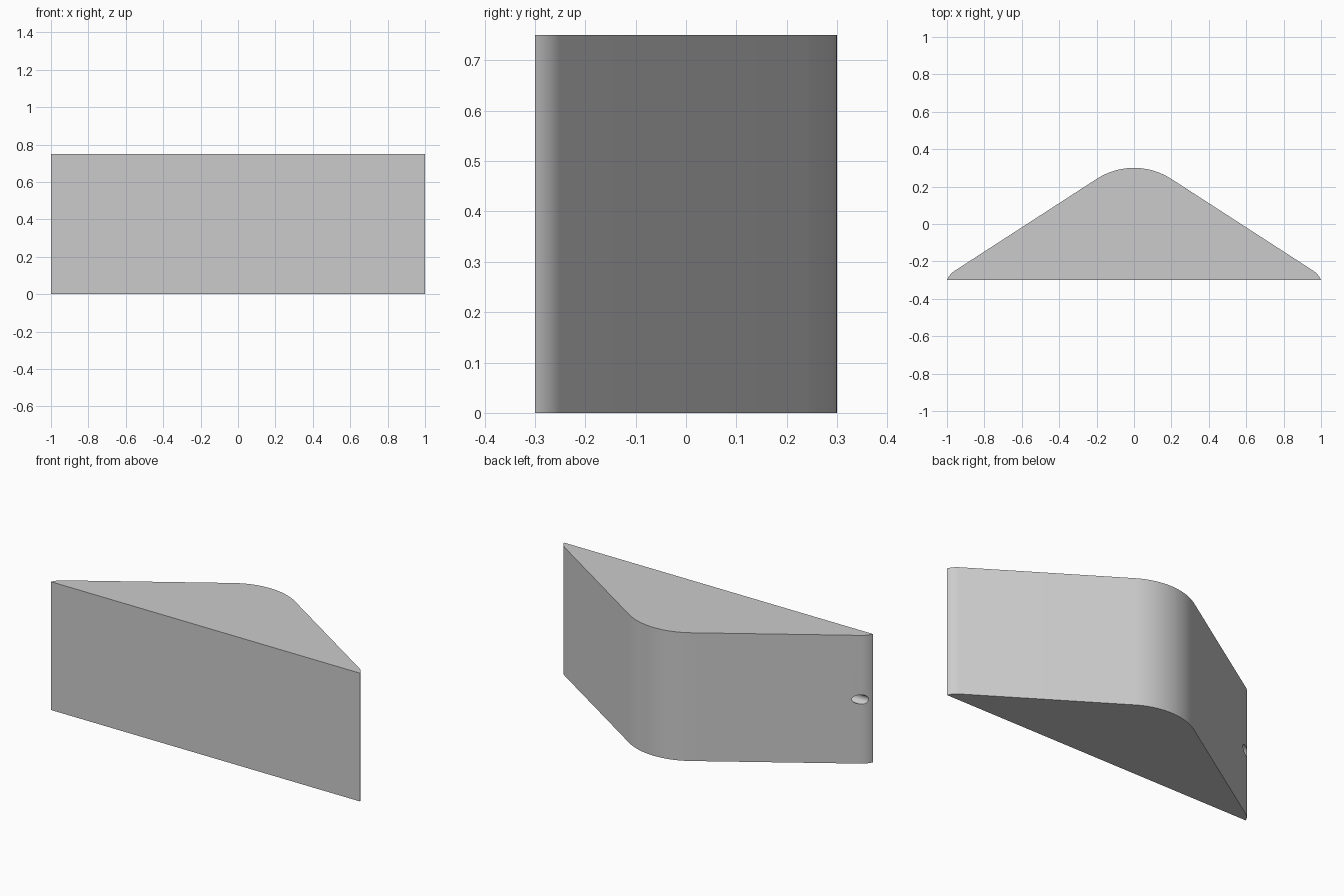
import bpy, bmesh, math

cube = bpy.data.objects.get("Cube")
if cube:
    bpy.data.objects.remove(cube, do_unlink=True)

HEIGHT = 0.75
SLOPE = math.radians(33)      # angle of the two sloping walls
TIP = math.radians(68)        # steepest angle at the end corners

grey = bpy.data.materials.new("light_grey")
grey.use_nodes = True
colour = (0.6, 0.6, 0.6, 1)
grey.diffuse_color = colour
grey.node_tree.nodes["Principled BSDF"].inputs["Base Color"].default_value = colour


def arc(end, radius, a0, a1, steps):
    """Arc that finishes at end, its tangent tilting down from a0 to a1."""
    cx = end[0] - radius * math.sin(a1)
    cy = end[1] - radius * math.cos(a1)
    angles = [a0 + (a1 - a0) * i / steps for i in range(steps + 1)]
    return [(cx + radius * math.sin(a), cy + radius * math.cos(a)) for a in angles]


# Half outline: rounded crest, straight slope, rounded end corner
crest_radius = 0.2 / math.sin(SLOPE)
crest_end = (0.2, 0.3 - crest_radius * (1 - math.cos(SLOPE)))
half = arc(crest_end, crest_radius, 0, SLOPE, 12) + arc((1, -0.3), 0.107, SLOPE, TIP, 8)
outline = half + [(-x, y) for x, y in reversed(half[1:])]

# Solid wedge body
bm = bmesh.new()
base = bm.faces.new([bm.verts.new((x, y, 0)) for x, y in outline])
top = bmesh.ops.extrude_face_region(bm, geom=[base])["geom"]
bmesh.ops.translate(bm, vec=(0, 0, HEIGHT), verts=[v for v in top if isinstance(v, bmesh.types.BMVert)])
bmesh.ops.recalc_face_normals(bm, faces=bm.faces)
mesh = bpy.data.meshes.new("wedge_body")
bm.to_mesh(mesh)
bm.free()
body = bpy.data.objects.new("wedge_body", mesh)
bpy.context.collection.objects.link(body)
mesh.materials.append(grey)

# Small cable hole drilled sideways into one end
bpy.ops.mesh.primitive_cylinder_add(vertices=32, radius=0.027, depth=0.3,
                                    location=(-1, -0.25, HEIGHT / 2),
                                    rotation=(0, math.pi / 2, 0))
drill = bpy.context.object
drill.name = "hole_cutter"
drill.data.materials.append(grey)
cut = body.modifiers.new("cable_hole", "BOOLEAN")
cut.object = drill
cut.operation = "DIFFERENCE"
cut.solver = "EXACT"

bpy.ops.object.select_all(action="DESELECT")
body.select_set(True)
bpy.context.view_layer.objects.active = body
bpy.ops.object.modifier_apply(modifier=cut.name)
bpy.data.objects.remove(drill, do_unlink=True)
bpy.ops.object.shade_smooth_by_angle(angle=math.radians(30))
